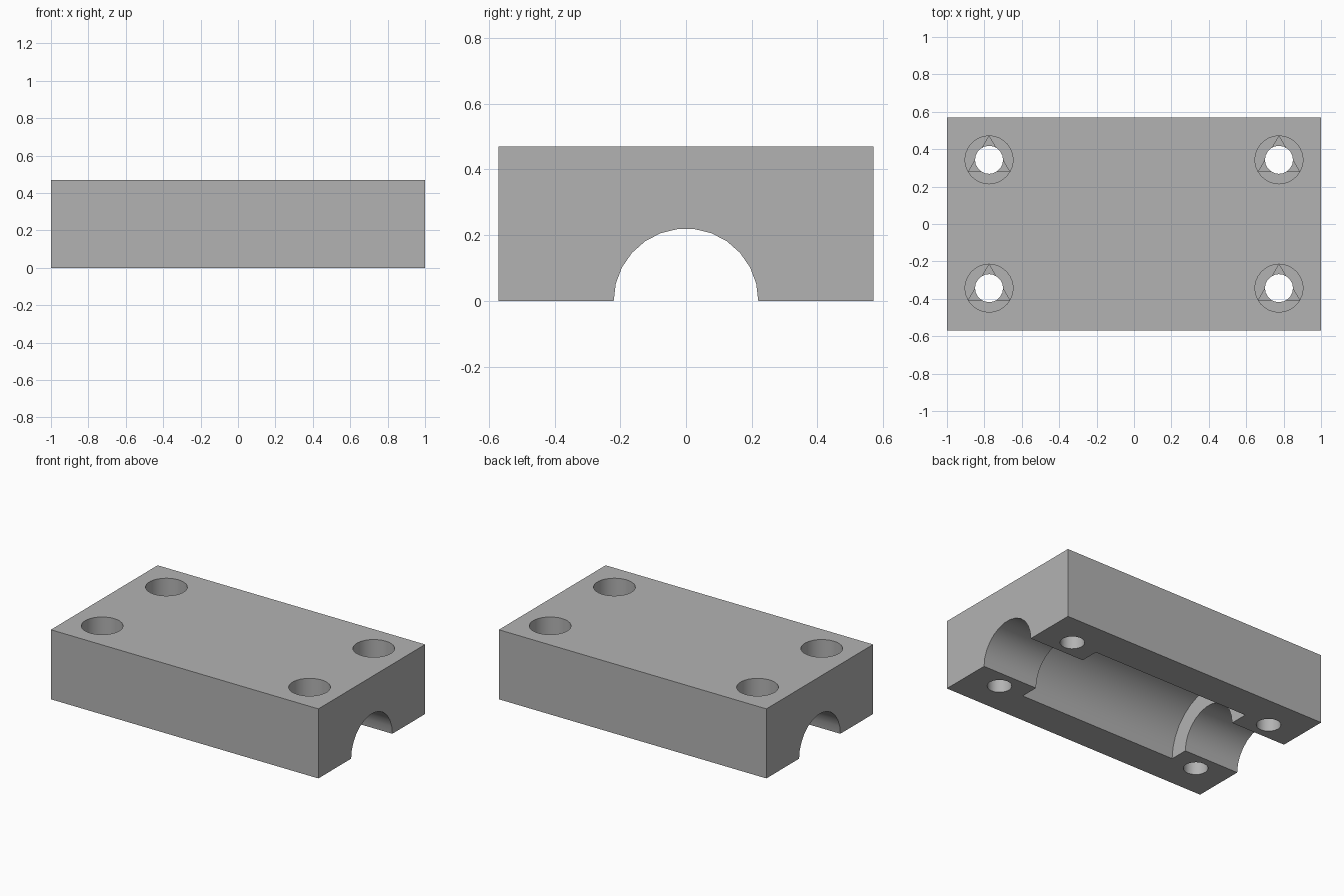
import bpy, math

if "Cube" in bpy.data.objects:
    bpy.data.objects.remove(bpy.data.objects["Cube"], do_unlink=True)

LENGTH, WIDTH, HEIGHT = 2.0, 1.14, 0.47
BORE_R, POCKET_R, POCKET_LEN = 0.22, 0.344, 1.18
HOLE_X, HOLE_Y, HOLE_R = 0.775, 0.343, 0.075
HEAD_R, HEAD_DEPTH, STEP = 0.128, 0.16, 0.01

grey = bpy.data.materials.new("plain grey")
grey.use_nodes = True
colour = (0.45, 0.45, 0.45, 1)
grey.diffuse_color = colour
grey.node_tree.nodes["Principled BSDF"].inputs["Base Color"].default_value = colour

# Solid clamp block
bpy.ops.mesh.primitive_cube_add(size=1, location=(0, 0, HEIGHT / 2))
block = bpy.context.object
block.name = "clamp_block"
block.scale = (LENGTH, WIDTH, HEIGHT)
bpy.ops.object.transform_apply(location=True, rotation=True, scale=True)
block.data.materials.append(grey)


def cut(name, sides, radius, depth, location, along_x=False):
    """Subtract a prism or cylinder from the block."""
    bpy.ops.mesh.primitive_cylinder_add(
        vertices=sides, radius=radius, depth=depth, location=location,
        rotation=(0, math.pi / 2 if along_x else 0, 0))
    cutter = bpy.context.object
    cutter.name = name
    cutter.hide_render = True
    cutter.data.materials.append(grey)
    bpy.context.view_layer.objects.active = block
    mod = block.modifiers.new(name, "BOOLEAN")
    mod.operation = "DIFFERENCE"
    mod.solver = "EXACT"
    mod.object = cutter
    bpy.ops.object.modifier_apply(modifier=name)
    bpy.data.objects.remove(cutter, do_unlink=True)


# Half-round channel and its wider middle pocket
cut("channel", 26, BORE_R, LENGTH + 0.2, (0, 0, 0), True)
cut("middle_pocket", 30, POCKET_R, POCKET_LEN, (0, 0, 0), True)

# Bolt holes with counterbores and a shallow triangular step
for sx in (-1, 1):
    for sy in (-1, 1):
        x, y = sx * HOLE_X, sy * HOLE_Y
        cut("counterbore", 30, HEAD_R, HEAD_DEPTH * 2, (x, y, HEIGHT))
        cut("triangle_step", 3, HEAD_R - 0.001, (HEAD_DEPTH + STEP) * 2, (x, y, HEIGHT))
        cut("bolt_hole", 20, HOLE_R, HEIGHT + 0.2, (x, y, HEIGHT / 2))

# Smooth the round walls, keep the edges sharp
bpy.ops.object.select_all(action="DESELECT")
block.select_set(True)
bpy.context.view_layer.objects.active = block
bpy.ops.object.shade_smooth_by_angle(angle=math.radians(30))
